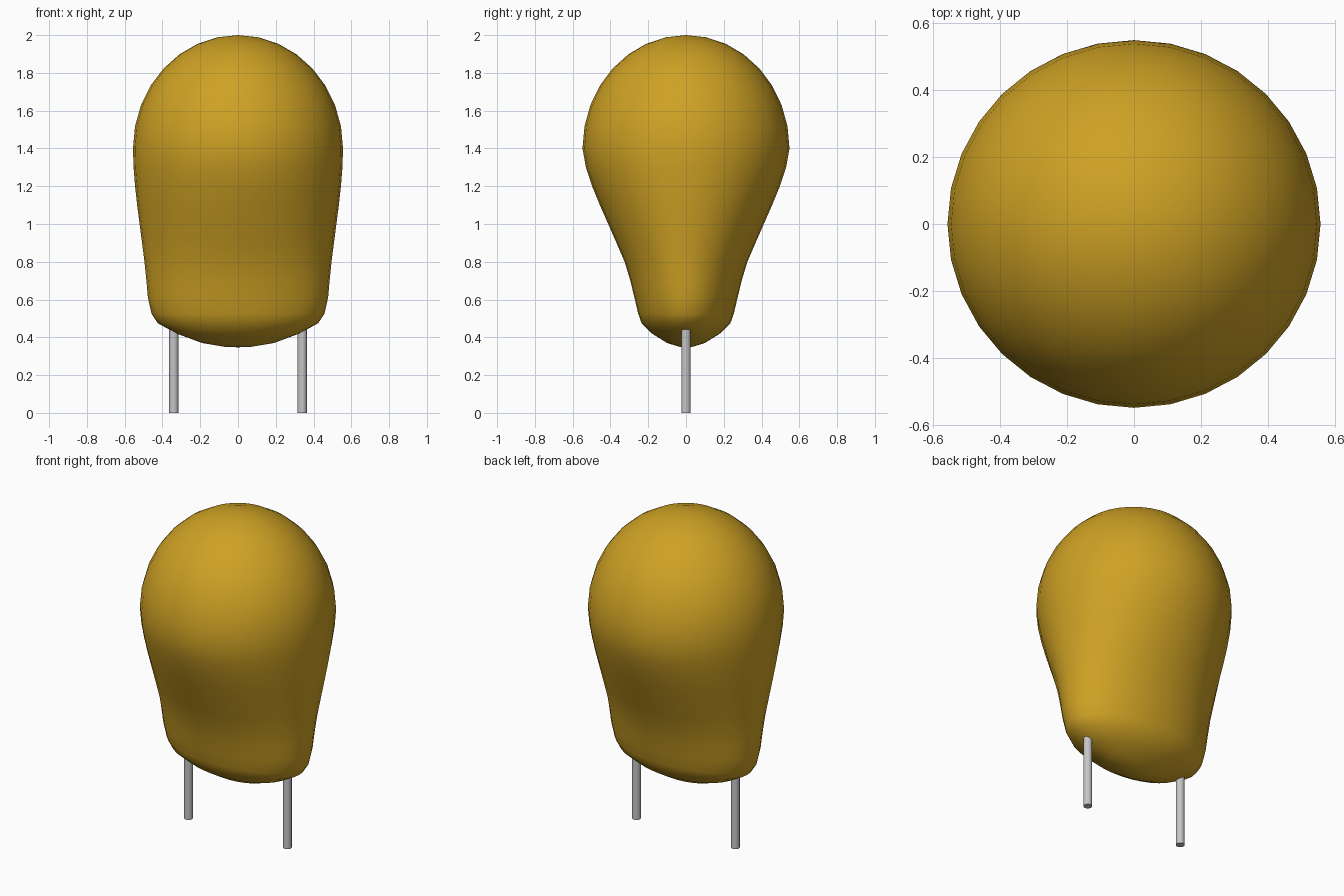
import bpy, bmesh, math

cube = bpy.data.objects.get("Cube")
if cube:
    bpy.data.objects.remove(cube, do_unlink=True)


def material(name, color):
    m = bpy.data.materials.new(name)
    m.use_nodes = True
    m.diffuse_color = (*color, 1)
    bsdf = next(n for n in m.node_tree.nodes if n.type == 'BSDF_PRINCIPLED')
    bsdf.inputs["Base Color"].default_value = (*color, 1)
    return m


def finish(bm, name, mat, angle):
    bmesh.ops.recalc_face_normals(bm, faces=bm.faces)
    mesh = bpy.data.meshes.new(name)
    bm.to_mesh(mesh)
    bm.free()
    mesh.materials.append(mat)
    ob = bpy.data.objects.new(name, mesh)
    bpy.context.collection.objects.link(ob)
    bpy.ops.object.select_all(action='DESELECT')
    ob.select_set(True)
    bpy.context.view_layer.objects.active = ob
    bpy.ops.object.shade_smooth_by_angle(angle=math.radians(angle))
    return ob


ochre = material("ochre_coating", (0.62, 0.36, 0.018))
metal = material("grey_metal", (0.56, 0.56, 0.56))

# Body sections: height, half width in x, half depth in y
SEGMENTS = 32
sections = [
    (0.350, 0.07, 0.035), (0.370, 0.19, 0.10), (0.420, 0.325, 0.18),
    (0.475, 0.425, 0.235), (0.525, 0.458, 0.253), (0.610, 0.477, 0.273),
    (0.700, 0.485, 0.295), (0.800, 0.495, 0.325), (0.900, 0.508, 0.368),
    (1.000, 0.521, 0.412), (1.100, 0.534, 0.456), (1.200, 0.545, 0.497),
    (1.300, 0.553, 0.530),
]
# Domed top
for i in range(8):
    t = math.radians(11.25 * i)
    sections.append((1.4 + 0.6 * math.sin(t), 0.556 * math.cos(t), 0.548 * math.cos(t)))

# Dipped body, lofted through the elliptical sections
bm = bmesh.new()
rings = []
for z, a, b in sections:
    angles = [math.tau * k / SEGMENTS for k in range(SEGMENTS)]
    rings.append([bm.verts.new((a * math.cos(t), b * math.sin(t), z)) for t in angles])
for low, high in zip(rings, rings[1:]):
    for k in range(SEGMENTS):
        n = (k + 1) % SEGMENTS
        bm.faces.new((low[k], low[n], high[n], high[k]))
for ring, z in ((rings[0], 0.347), (rings[-1], 2.0)):
    pole = bm.verts.new((0, 0, z))
    for k in range(SEGMENTS):
        bm.faces.new((ring[k], ring[(k + 1) % SEGMENTS], pole))
finish(bm, "body", ochre, 60)

# Wire leads, sunk into the underside
for name, x in (("left_lead", 0.34), ("right_lead", -0.34)):
    bm = bmesh.new()
    bmesh.ops.create_cone(bm, cap_ends=True, segments=16, radius1=0.025,
                          radius2=0.025, depth=0.5)
    bmesh.ops.translate(bm, verts=bm.verts, vec=(x, 0, 0.25))
    finish(bm, name, metal, 40)
